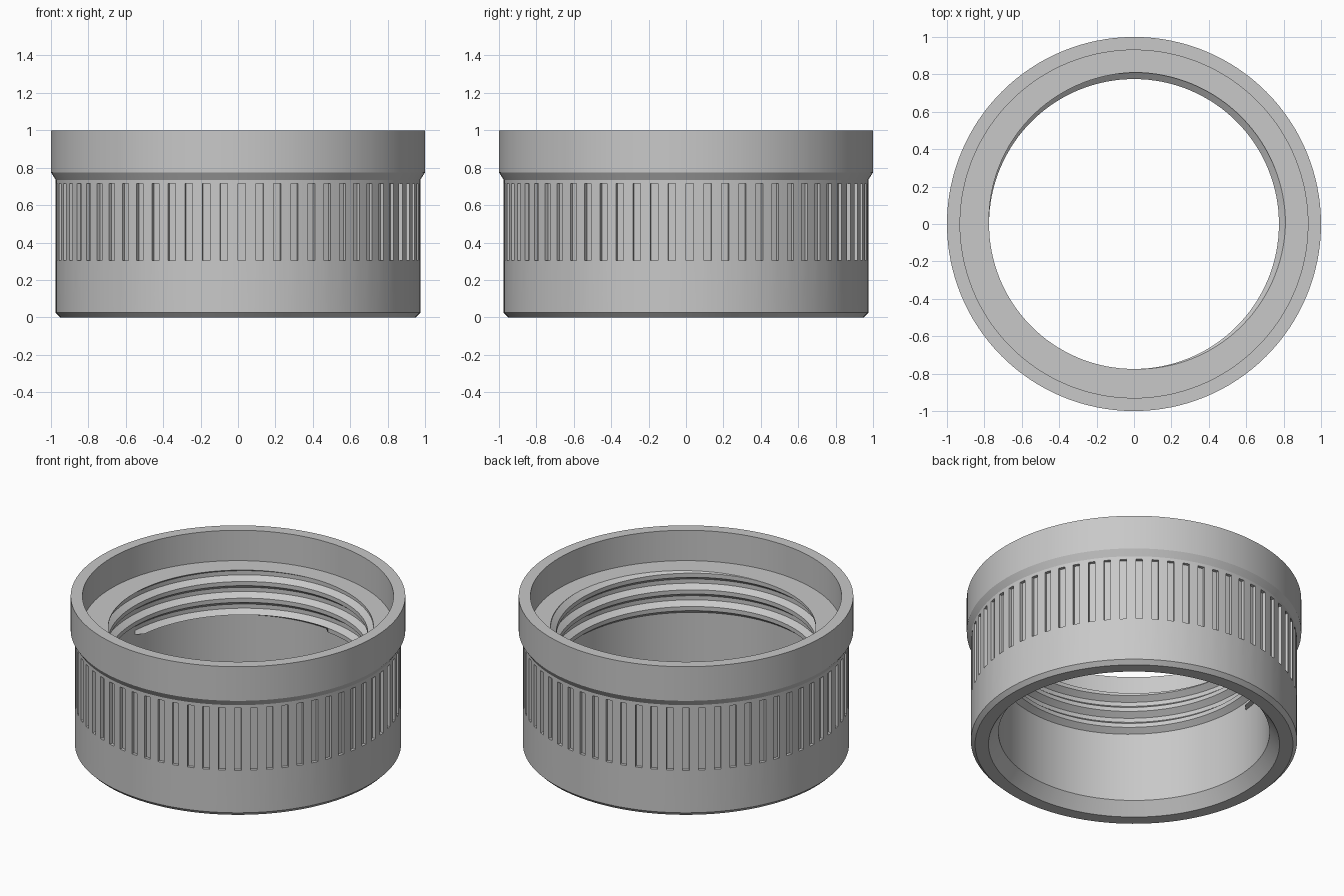
import bpy, bmesh, math

if "Cube" in bpy.data.objects:
    bpy.data.objects.remove(bpy.data.objects["Cube"])

GROOVES = 64                # grip grooves around the outside
STEP = 360 / GROOVES
GROOVE_ANGLE = 2.4          # degrees covered by one groove
GROOVE_DEPTH = 0.02
PITCH = 0.11                # internal thread
CREST, ROOT = 0.775, 0.81
LEDGE_Z, THREAD_END = 0.80, 0.50


def thread_radius(angle, z):
    """Trapezoid thread radius at a given angle and height."""
    if z <= THREAD_END + 1e-6:
        return ROOT
    phase = (z - LEDGE_Z) / PITCH + (angle - 135) / 360
    d = abs((phase + 0.25) % 1 - 0.5)
    return CREST + (ROOT - CREST) * min(1, max(0, (d - 0.125) / 0.25))


def section(angle):
    """Closed (radius, height) section of the ring at one angle."""
    pts = [(0.95, 0), (0.975, 0.025), (0.975, 0.305), (0.975, 0.715),
           (0.975, 0.735), (1, 0.775), (1, 1), (0.93, 1), (0.93, LEDGE_Z)]
    # thread edges follow the helix, clamped to the threaded zone
    for n in range(1, -5, -1):
        for corner in (0.625, 0.375, 0.125, -0.125):
            z = LEDGE_Z + PITCH * (n + corner - (angle - 135) / 360)
            z = min(LEDGE_Z, max(THREAD_END, z))
            pts.append((thread_radius(angle, z), z))
    return pts + [(ROOT, 0.08), (0.87, 0)]


# Ring body: sweep the section round the axis
angles = [i * STEP + o for i in range(GROOVES) for o in (0, GROOVE_ANGLE)] + [360]
bm = bmesh.new()
columns = []
for a in angles:
    t = math.radians(a)
    columns.append([bm.verts.new((r * math.cos(t), r * math.sin(t), z))
                    for r, z in section(a)])

groove_faces = []
count = len(columns[0])
for i in range(len(angles) - 1):
    left, right = columns[i], columns[i + 1]
    for j in range(count):
        k = (j + 1) % count
        face = bm.faces.new((left[j], right[j], right[k], left[k]))
        if j == 2 and i % 2 == 0:
            groove_faces.append(face)

# Grip grooves: push alternate wall panels inward
result = bmesh.ops.extrude_discrete_faces(bm, faces=groove_faces)
for face in result["faces"]:
    for v in face.verts:
        r = math.hypot(v.co.x, v.co.y)
        s = (r - GROOVE_DEPTH) / r
        v.co.x *= s
        v.co.y *= s

bmesh.ops.remove_doubles(bm, verts=bm.verts[:], dist=0.00005)
bmesh.ops.dissolve_degenerate(bm, edges=bm.edges[:], dist=0.00005)
bmesh.ops.recalc_face_normals(bm, faces=bm.faces[:])

mesh = bpy.data.meshes.new("threaded_ring")
bm.to_mesh(mesh)
bm.free()
ring = bpy.data.objects.new("threaded_ring", mesh)
bpy.context.collection.objects.link(ring)

grey = bpy.data.materials.new("light_grey")
grey.diffuse_color = (0.58, 0.58, 0.58, 1)
grey.use_nodes = True
grey.node_tree.nodes["Principled BSDF"].inputs["Base Color"].default_value = grey.diffuse_color
mesh.materials.append(grey)

bpy.context.view_layer.objects.active = ring
ring.select_set(True)
bpy.ops.object.shade_smooth_by_angle(angle=math.radians(20))
